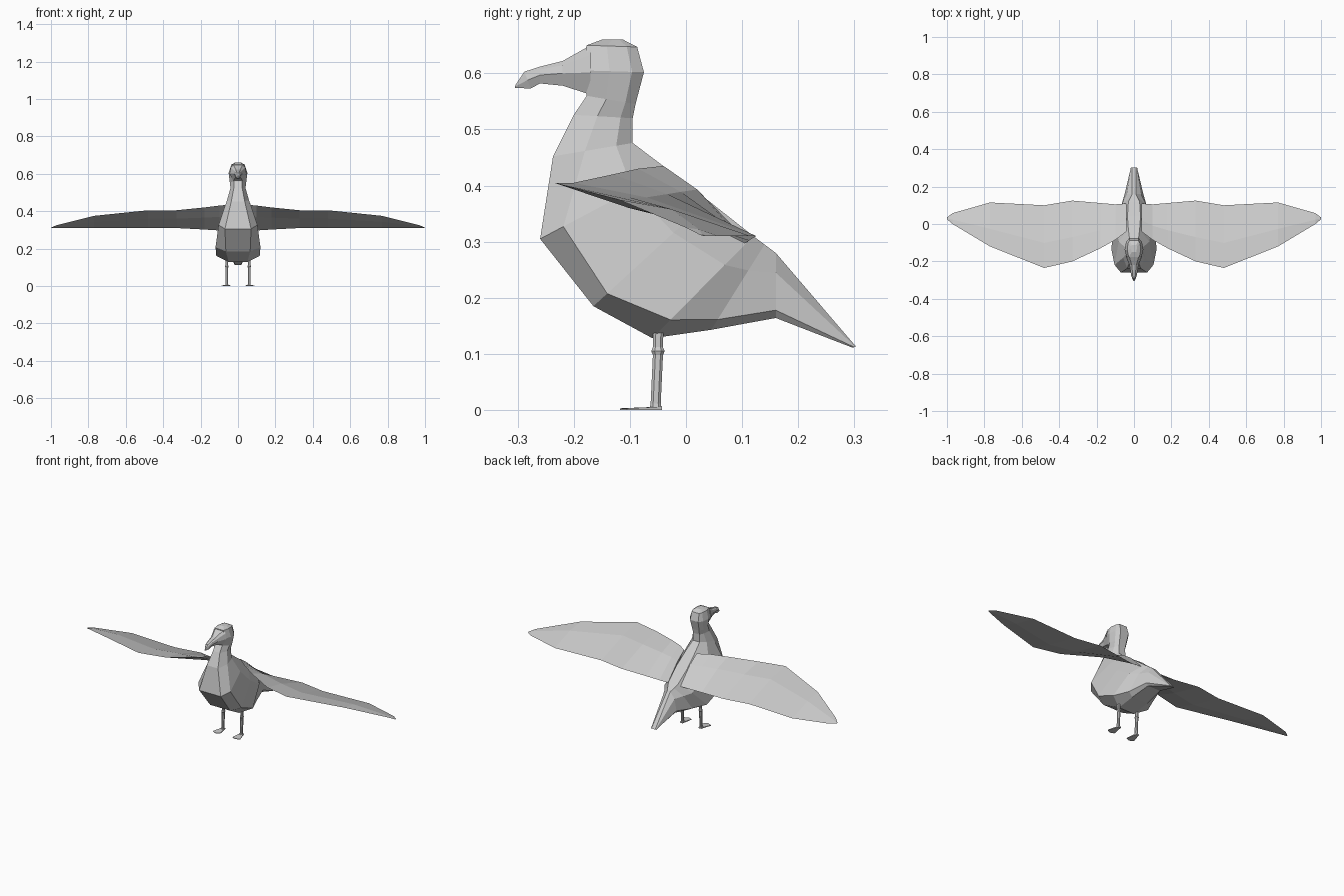
import bpy, bmesh


def loft(name, rings, mirror=False):
    """Skin a list of equal-length point rings and cap both ends."""
    bm = bmesh.new()
    loops = [[bm.verts.new(p) for p in ring] for ring in rings]
    n = len(rings[0])
    for a, b in zip(loops, loops[1:]):
        for i in range(n):
            j = (i + 1) % n
            bm.faces.new((a[i], a[j], b[j], b[i]))
    bm.faces.new(loops[0])
    bm.faces.new(loops[-1])
    bmesh.ops.recalc_face_normals(bm, faces=bm.faces[:])
    mesh = bpy.data.meshes.new(name)
    bm.to_mesh(mesh)
    bm.free()
    obj = bpy.data.objects.new(name, mesh)
    bpy.context.collection.objects.link(obj)
    if mirror:
        mod = obj.modifiers.new("Mirror", 'MIRROR')
        mod.use_mirror_merge = False
    return obj


def section(fy, fz, by, bz, wf, wm, wb, t):
    """Symmetric 8-sided section from a front/belly point to a back point."""
    u = (t + 1.9) / 2.9
    half = [(wf, 0), (wm, t), (0.7 * wm + 0.3 * wb, u), (wb, 1)]
    pts = [(w, fy + (by - fy) * k, fz + (bz - fz) * k) for w, k in half]
    return pts + [(-x, y, z) for x, y, z in reversed(pts)]


# Head, neck, body and tail: front y z, back y z, widths, widest position
body = [
    (-.150, .660, -.112, .660, .012, .016, .012, .5),
    (-.177, .650, -.087, .647, .028, .036, .024, .4),
    (-.177, .605, -.075, .602, .040, .050, .026, .4),
    (-.177, .560, -.090, .545, .022, .044, .022, .4),
    (-.200, .526, -.095, .520, .022, .040, .020, .4),
    (-.237, .452, -.095, .476, .036, .058, .022, .4),
    (-.260, .305, -.030, .427, .070, .104, .030, .18),
    (-.165, .185, .040, .373, .065, .120, .035, .12),
    (-.060, .128, .120, .310, .050, .116, .030, .18),
    (.045, .143, .140, .295, .050, .080, .020, .12),
    (.160, .164, .160, .280, .040, .050, .010, .12),
    (.297, .111, .303, .113, .014, .017, .012, .5),
]
loft("body", [section(*r) for r in body])

# Hooked beak
beak = [
    (-.170, .562, -.170, .650, .025, .045, .026, .45),
    (-.220, .578, -.220, .622, .015, .024, .012, .5),
    (-.260, .582, -.260, .612, .010, .018, .008, .5),
    (-.277, .573, -.288, .603, .007, .013, .006, .5),
    (-.305, .574, -.304, .579, .002, .003, .002, .5),
]
loft("beak", [section(*r) for r in beak])

# Wings: x, leading y z, trailing y z, thickness
wing = [
    (.040, -.040, .435, .110, .300, .012),
    (.100, -.085, .430, .105, .297, .012),
    (.180, -.130, .420, .112, .302, .012),
    (.330, -.200, .405, .125, .310, .012),
    (.480, -.235, .405, .100, .310, .012),
    (.770, -.120, .375, .115, .310, .009),
    (.970, .000, .325, .058, .310, .003),
    (1.00, .025, .312, .035, .310, .001),
]
rings = []
for x, ly, lz, ty, tz, h in wing:
    my, mz = ly * .6 + ty * .4, lz * .6 + tz * .4
    rings.append([(x, ly, lz), (x, my, mz + h), (x, ty, tz), (x, my, mz - h * .6)])
loft("wings", rings, mirror=True)

# Legs with a small knuckle: z, y, radius
leg = [(.150, -.049, .009), (.112, -.050, .009), (.105, -.050, .012),
       (.098, -.050, .009), (.012, -.054, .009), (.002, -.054, .011)]
loft("legs", [[(.06 + r * a * .8, y + r * b, z) for a, b in
               ((1, .5), (.4, 1), (-.4, 1), (-1, .5), (-1, -.5), (-.4, -1), (.4, -1), (1, -.5))]
              for z, y, r in leg], mirror=True)

# Webbed feet
foot = [(.052, -.043), (.068, -.043), (.088, -.105), (.064, -.118), (.040, -.108)]
loft("feet", [[(x, y, z if y > -.06 else z * .5) for x, y in foot]
              for z in (0, .006)], mirror=True)
